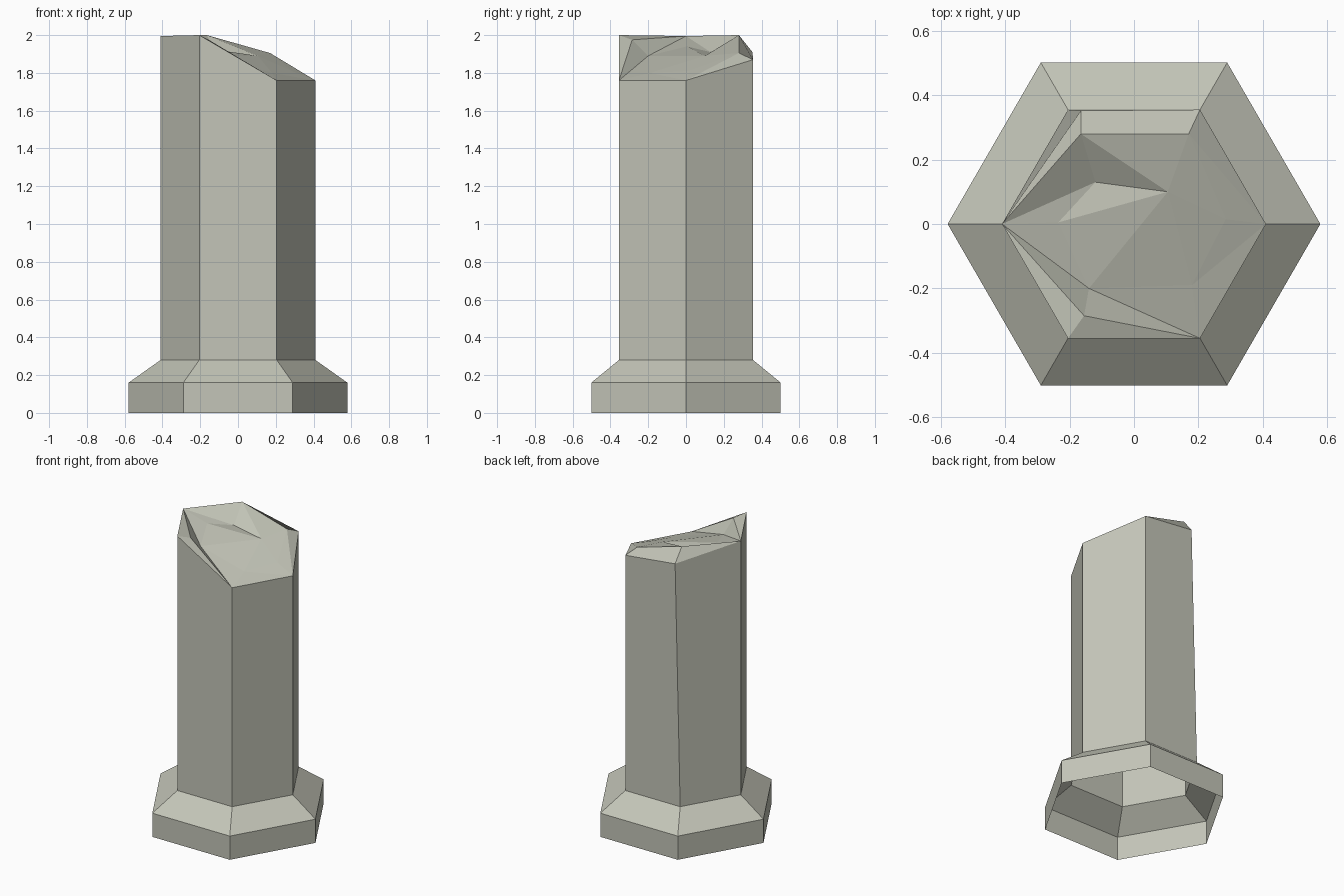
import bpy
from math import cos, sin, radians

cube = bpy.data.objects.get("Cube")
if cube:
    bpy.data.objects.remove(cube, do_unlink=True)

stone = bpy.data.materials.new("pale stone")
stone.use_nodes = True
colour = (0.55, 0.56, 0.48, 1)
stone.diffuse_color = colour
stone.node_tree.nodes["Principled BSDF"].inputs["Base Color"].default_value = colour


def make(name, verts, faces):
    mesh = bpy.data.meshes.new(name)
    mesh.from_pydata(verts, [], faces)
    mesh.materials.append(stone)
    mesh.update()
    obj = bpy.data.objects.new(name, mesh)
    bpy.context.collection.objects.link(obj)
    return obj


def hexagon(radius, z):
    return [(radius * cos(radians(60 * i)), radius * sin(radians(60 * i)), z) for i in range(6)]


def tube(name, rings):
    # open-ended six-sided shell through a stack of rings
    verts = [v for ring in rings for v in ring]
    faces = [(r * 6 + i, r * 6 + (i + 1) % 6, r * 6 + 6 + (i + 1) % 6, r * 6 + 6 + i)
             for r in range(len(rings) - 1) for i in range(6)]
    return make(name, verts, faces)


# Flared foot, open underneath
BASE, SHAFT, NECK = 0.579, 0.41, 0.28
tube("flared_base", [hexagon(BASE, 0), hexagon(BASE, 0.16), hexagon(SHAFT, NECK)])

# Shaft with an uneven broken rim; one back corner is chipped inwards
heights = [1.76, 1.87, 1.91, 1.995, 2.0, 1.76]
rim = [(x, y, z) for (x, y, _), z in zip(hexagon(SHAFT, 0), heights)]
rim[2] = (-0.165, 0.352, 1.91)
tube("column_shaft", [hexagon(SHAFT, NECK), rim])

# Fractured top: rim corners plus a few inner points
points = dict(zip(["right", "back_r", "back_l", "left", "front_l", "front_r"], rim))
points.update(
    crest_l=(-0.165, 0.28, 2.0), crest_r=(0.17, 0.28, 1.905),
    dip_back=(-0.12, 0.13, 1.91), dip_mid=(0.105, 0.10, 1.89),
    dip_left=(-0.235, 0.005, 1.94), dip_front=(-0.14, -0.20, 1.89),
    low_front=(0.18, -0.19, 1.80), low_right=(0.285, 0.015, 1.81),
    lip=(-0.155, -0.285, 1.975))
keys = list(points)
facets = [
    "back_l left crest_l", "back_r back_l crest_l crest_r", "right back_r crest_r",
    "left dip_left dip_back", "left dip_back crest_l",
    "crest_l dip_back dip_mid", "crest_l dip_mid crest_r",
    "crest_r dip_mid low_right", "crest_r low_right right",
    "dip_left dip_mid dip_back", "dip_left dip_front dip_mid",
    "left dip_front dip_left", "left lip dip_front", "left front_l lip",
    "front_l front_r lip", "lip front_r dip_front", "dip_front front_r low_front",
    "dip_front low_front dip_mid", "dip_mid low_front low_right",
    "low_front right low_right", "low_front front_r right"]
make("broken_top", list(points.values()),
     [[keys.index(k) for k in f.split()] for f in facets])
